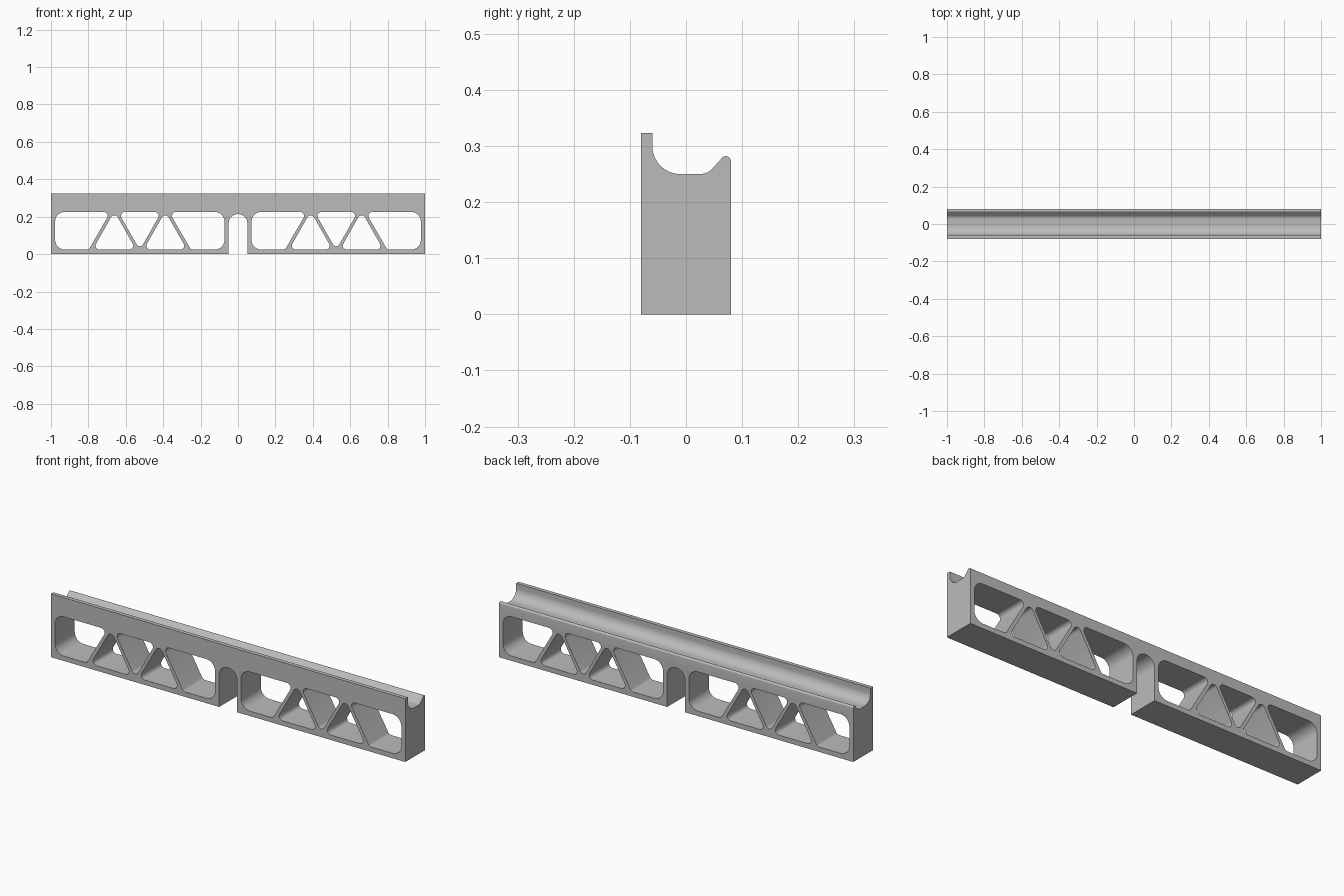
import bpy
import bmesh
from math import pi, sin, cos, tan, sqrt
from mathutils import Vector

if "Cube" in bpy.data.objects:
    bpy.data.objects.remove(bpy.data.objects["Cube"], do_unlink=True)

grey = bpy.data.materials.new("light grey")
grey.use_nodes = True
colour = (0.5, 0.5, 0.5, 1)
grey.diffuse_color = colour
grey.node_tree.nodes["Principled BSDF"].inputs["Base Color"].default_value = colour


def arc(cx, cy, r, start, end, steps):
    """Points along an arc, angles in degrees."""
    angles = [(start + (end - start) * i / steps) * pi / 180 for i in range(steps + 1)]
    return [(cx + r * cos(a), cy + r * sin(a)) for a in angles]


def rounded(corners, steps=8):
    """Polygon from (x, z, radius) corners with each corner filleted."""
    points = []
    for i, (x, z, r) in enumerate(corners):
        p = Vector((x, z))
        before = (Vector(corners[i - 1][:2]) - p).normalized()
        after = (Vector(corners[(i + 1) % len(corners)][:2]) - p).normalized()
        half = before.angle(after) / 2
        centre = p + (before + after).normalized() * (r / sin(half))
        a = p + before * (r / tan(half)) - centre
        b = p + after * (r / tan(half)) - centre
        for k in range(steps + 1):
            t = k / steps
            sweep = pi - 2 * half
            v = (a * sin((1 - t) * sweep) + b * sin(t * sweep)) / sin(sweep)
            points.append(tuple(centre + v))
    return points


def prism(bm, points, place, offset):
    """Extrude a closed outline by the offset."""
    face = bm.faces.new([bm.verts.new(place(*p)) for p in points])
    result = bmesh.ops.extrude_face_region(bm, geom=[face], use_keep_orig=True)
    moved = [v for v in result["geom"] if isinstance(v, bmesh.types.BMVert)]
    bmesh.ops.translate(bm, vec=offset, verts=moved)


def finish(bm, name):
    bmesh.ops.recalc_face_normals(bm, faces=bm.faces)
    mesh = bpy.data.meshes.new(name)
    bm.to_mesh(mesh)
    bm.free()
    mesh.materials.append(grey)
    obj = bpy.data.objects.new(name, mesh)
    bpy.context.collection.objects.link(obj)
    return obj


# Bar with a trough along the top, a tall front lip and a low rounded back lip
profile = [(-0.08, 0), (0.08, 0)]
profile += arc(0.071, 0.273, 0.009, 0, 135, 8)
profile += arc(0.025, 0.28, 0.03, 315, 270, 6)
profile += arc(-0.01, 0.30, 0.05, 270, 180, 14)
profile += [(-0.06, 0.323), (-0.08, 0.323)]
bm = bmesh.new()
prism(bm, profile, lambda y, z: (-1, y, z), (2, 0, 0))
bar = finish(bm, "truss_bar")

# Truss openings, described around the middle of one half of the bar
LOW, HIGH = 0.025, 0.225
PITCH, GAP, END, SMALL, BIG = 0.136, 0.021, 0.4525, 0.02, 0.05
HALF = (HIGH - LOW) / sqrt(3)


def upright(c):
    return [(c - HALF, LOW, SMALL), (c + HALF, LOW, SMALL), (c, HIGH + 0.003, SMALL)]


inner = PITCH + HALF + GAP
end_right = [(inner, LOW, SMALL), (END, LOW, BIG), (END, HIGH, BIG),
             (inner - HALF, HIGH, SMALL)]
end_left = [(-x, z, r) for x, z, r in reversed(end_right)]
inverted = [(-HALF, HIGH, SMALL), (0, LOW - 0.003, SMALL), (HALF, HIGH, SMALL)]
openings = [end_left, upright(-PITCH), inverted, upright(PITCH), end_right]

bm = bmesh.new()
for middle in (-0.525, 0.525):
    for outline in openings:
        prism(bm, rounded(outline), lambda x, z: (x + middle, -0.2, z), (0, 0.4, 0))

# Arched slot in the middle of the underside
slot = [(-0.05, -0.1), (0.05, -0.1)] + arc(0, 0.164, 0.05, 0, 180, 20)
prism(bm, slot, lambda x, z: (x, -0.2, z), (0, 0.4, 0))
cutter = finish(bm, "opening_cutter")
cutter.hide_render = True

# Cut the openings and shade the curves
cut = bar.modifiers.new("openings", "BOOLEAN")
cut.operation = "DIFFERENCE"
cut.solver = "EXACT"
cut.object = cutter
bpy.ops.object.select_all(action="DESELECT")
bpy.context.view_layer.objects.active = bar
bar.select_set(True)
bpy.ops.object.modifier_apply(modifier=cut.name)
bpy.data.objects.remove(cutter, do_unlink=True)
bpy.ops.object.shade_smooth_by_angle(angle=pi / 6)
